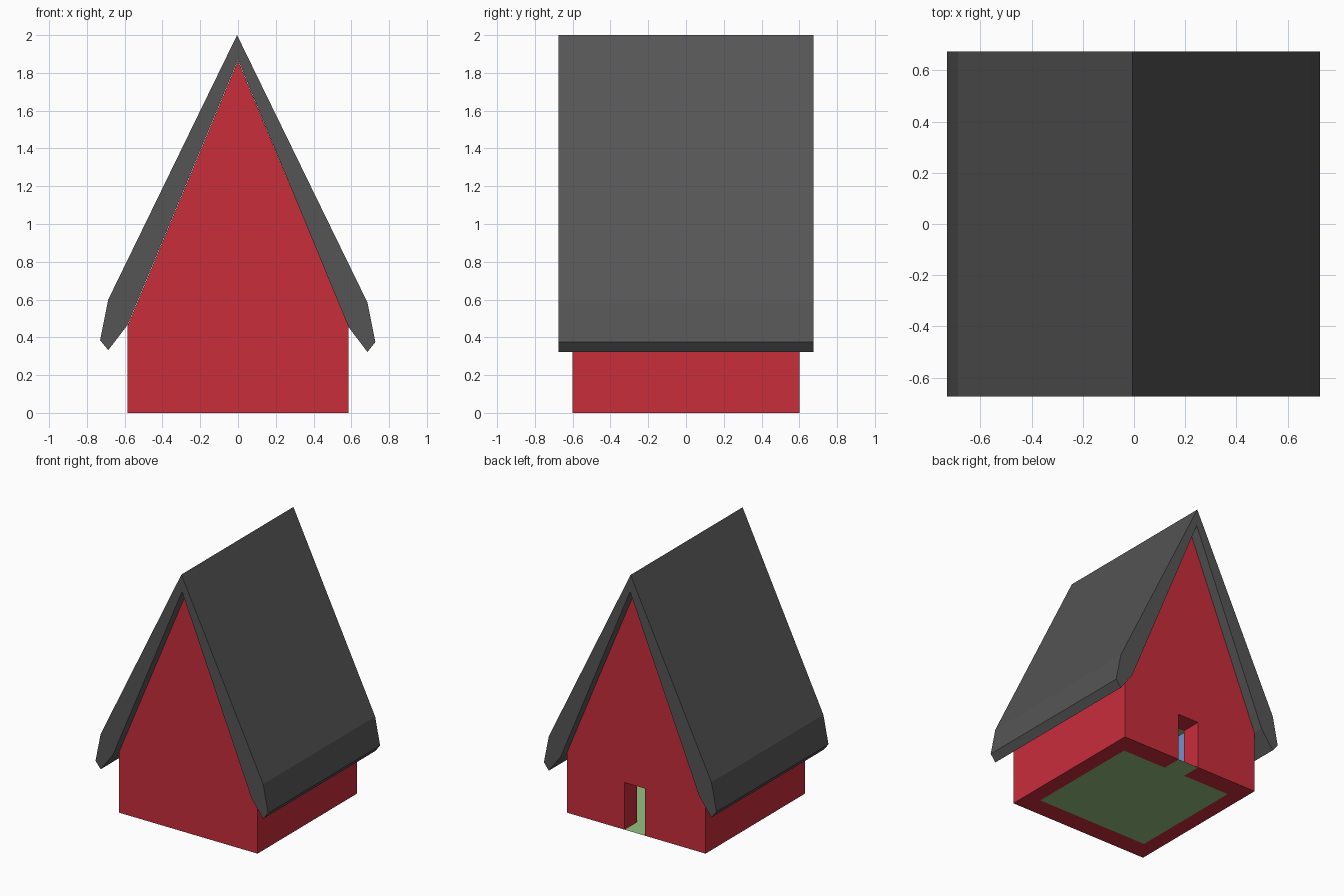
import bpy, bmesh
from mathutils import Vector

if "Cube" in bpy.data.objects:
    bpy.data.objects.remove(bpy.data.objects["Cube"])


def material(name, rgb):
    m = bpy.data.materials.new(name)
    m.diffuse_color = (*rgb, 1)
    m.use_nodes = True
    m.node_tree.nodes["Principled BSDF"].inputs["Base Color"].default_value = m.diffuse_color
    return m


RED = material("red_paint", (0.58, 0.026, 0.044))
DARK = material("dark_roofing", (0.09, 0.09, 0.09))
GREEN = material("green_floor", (0.30, 0.53, 0.22))
BLUE = material("blue_interior", (0.19, 0.28, 0.58))


def shape(name, pts, extrude, mat):
    """One polygon, optionally extruded along a vector into a closed solid."""
    bm = bmesh.new()
    face = bm.faces.new([bm.verts.new(p) for p in pts])
    if extrude:
        res = bmesh.ops.extrude_face_region(bm, geom=[face], use_keep_orig=True)
        verts = [v for v in res["geom"] if isinstance(v, bmesh.types.BMVert)]
        bmesh.ops.translate(bm, verts=verts, vec=Vector(extrude))
        bmesh.ops.recalc_face_normals(bm, faces=bm.faces[:])
    mesh = bpy.data.meshes.new(name)
    bm.to_mesh(mesh)
    bm.free()
    mesh.materials.append(mat)
    ob = bpy.data.objects.new(name, mesh)
    bpy.context.collection.objects.link(ob)
    return ob


def prism(name, profile, half_depth, mat):
    return shape(name, [(x, -half_depth, z) for x, z in profile],
                 (0, 2 * half_depth, 0), mat)


def box(name, x0, x1, y0, y1, z0, z1, mat):
    return shape(name, [(x0, y0, z0), (x1, y0, z0), (x1, y1, z0), (x0, y1, z0)],
                 (0, 0, z1 - z0), mat)


W, D = 0.585, 0.60            # half width and half depth of the walls
EAVE, SPLIT, PEAK = 0.46, 0.70, 1.865
GX = W * (PEAK - SPLIT) / (PEAK - EAVE)
RX, RY = 0.468, 0.45          # room half sizes
DX0, DX1, DH = -0.075, 0.10, 0.36   # doorway

# Ground-floor walls with hollow room and doorway at the back
walls = prism("walls", [(-W, 0), (W, 0), (W, EAVE), (GX, SPLIT),
                        (-GX, SPLIT), (-W, EAVE)], D, RED)
cutters = [box("room_cutter", -RX, RX, -RY, RY, -0.1, SPLIT + 0.1, BLUE),
           box("door_cutter", DX0, DX1, RY - 0.1, D + 0.1, -0.1, DH, RED)]
for c in cutters:
    mod = walls.modifiers.new(c.name, "BOOLEAN")
    mod.operation = "DIFFERENCE"
    mod.solver = "EXACT"
    mod.material_mode = "TRANSFER"
    mod.object = c
    c.hide_render = True
    c.display_type = "WIRE"

# Upper gable block
prism("gable", [(-GX, SPLIT), (GX, SPLIT), (0, PEAK)], D, RED)

# Floor runs out through the doorway; ceiling closes the room
shape("floor", [(-RX, -RY, 0), (RX, -RY, 0), (RX, RY, 0), (DX1, RY, 0),
                (DX1, D, 0), (DX0, D, 0), (DX0, RY, 0), (-RX, RY, 0)], None, GREEN)
shape("ceiling", [(-RX, -RY, SPLIT - 0.003), (-RX, RY, SPLIT - 0.003),
                  (RX, RY, SPLIT - 0.003), (RX, -RY, SPLIT - 0.003)], None, GREEN)

# Steep roof with kinked eaves
prism("roof", [(-0.005, 2.0), (0.685, 0.585), (0.727, 0.375), (0.685, 0.322),
               (0.585, 0.455), (0, 1.87), (-0.585, 0.465), (-0.687, 0.332),
               (-0.73, 0.385), (-0.687, 0.60)], 0.675, DARK)
